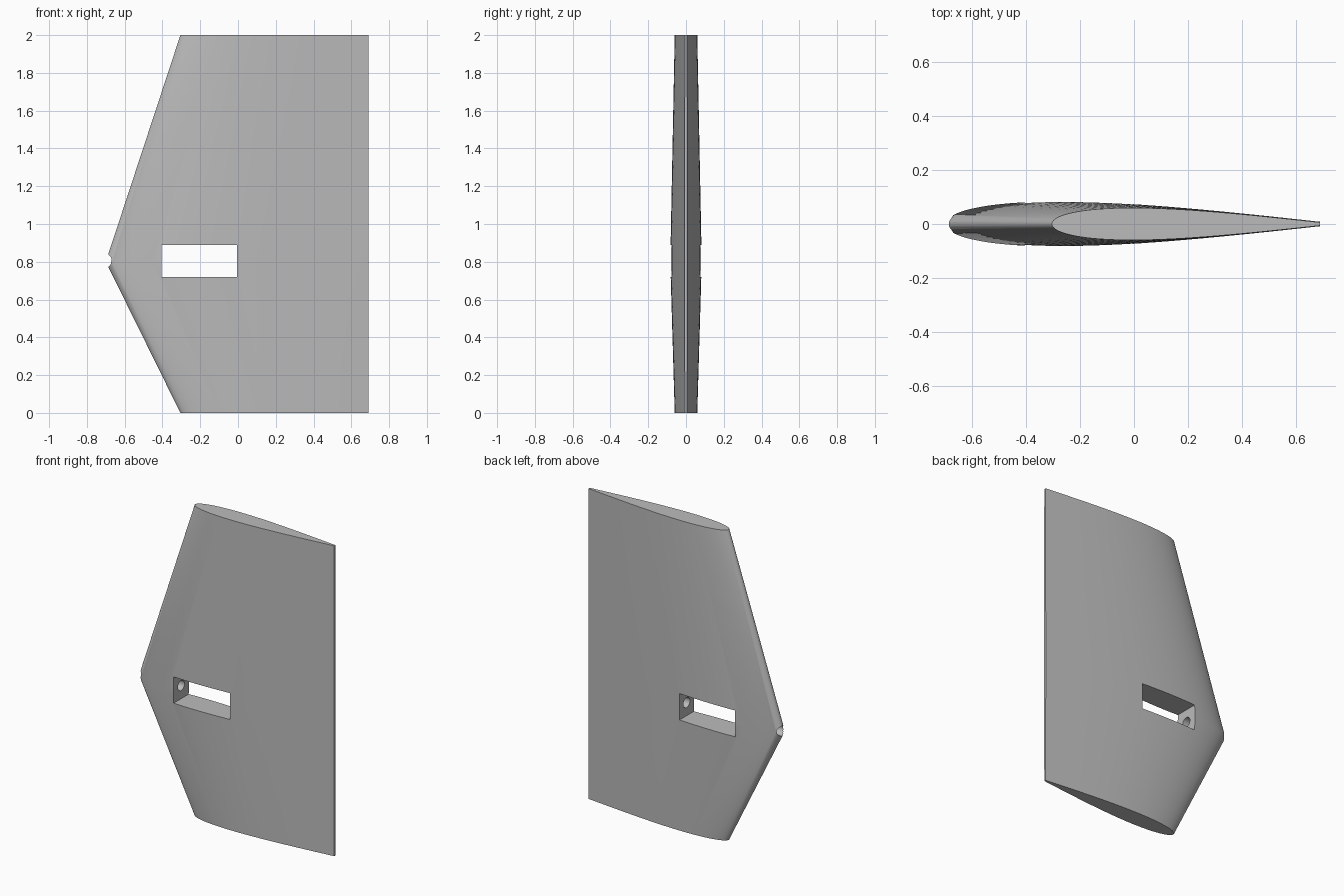
import bpy, bmesh, math
from mathutils import Matrix

cube = bpy.data.objects.get("Cube")
if cube:
    bpy.data.objects.remove(cube)

TRAILING_X = 0.69
STATIONS = [(0, -0.305), (0.8, -0.70), (2, -0.305)]   # height, leading edge x
STEPS = 40

grey = bpy.data.materials.new("plain_grey")
grey.use_nodes = True
grey.diffuse_color = (0.5, 0.5, 0.5, 1)
grey.node_tree.nodes["Principled BSDF"].inputs["Base Color"].default_value = (0.5, 0.5, 0.5, 1)


def add_object(name, bm):
    bmesh.ops.recalc_face_normals(bm, faces=bm.faces)
    mesh = bpy.data.meshes.new(name)
    bm.to_mesh(mesh)
    bm.free()
    mesh.materials.append(grey)
    obj = bpy.data.objects.new(name, mesh)
    bpy.context.collection.objects.link(obj)
    return obj


def half_thickness(t):
    # Symmetric foil, slightly blunt at the trailing edge
    foil = 0.2969 * math.sqrt(t) - 0.126 * t - 0.3516 * t**2 + 0.2843 * t**3 - 0.1036 * t**4
    return 0.6 * foil + 0.006 * t**6


def section(bm, z, lead):
    chord = TRAILING_X - lead
    ts = [(1 - math.cos(math.pi * i / STEPS)) / 2 for i in range(STEPS + 1)]
    ring = [(t, 1) for t in reversed(ts)] + [(t, -1) for t in ts[1:]]
    return [bm.verts.new((lead + t * chord, side * chord * half_thickness(t), z))
            for t, side in ring]


# Fin body lofted through three sections
bm = bmesh.new()
rings = [section(bm, z, lead) for z, lead in STATIONS]
for low, high in zip(rings, rings[1:]):
    for i in range(len(low)):
        j = (i + 1) % len(low)
        bm.faces.new((low[i], low[j], high[j], high[i]))
bm.faces.new(rings[0])
bm.faces.new(rings[-1])
fin = add_object("fin", bm)

# Rectangular slot through the fin
bm = bmesh.new()
bmesh.ops.create_cube(bm, size=1, matrix=Matrix.Translation((-0.205, 0, 0.805))
                      @ Matrix.Diagonal((0.4, 0.5, 0.17, 1)))
slot = add_object("slot_cutter", bm)

# Round bore from the leading edge, past the slot
bm = bmesh.new()
bmesh.ops.create_cone(bm, cap_ends=True, segments=32, radius1=0.033, radius2=0.033, depth=1,
                      matrix=Matrix.Translation((-0.3, 0, 0.805)) @ Matrix.Rotation(math.pi / 2, 4, 'Y'))
bore = add_object("bore_cutter", bm)

bpy.context.view_layer.objects.active = fin
for cutter in (slot, bore):
    cut = fin.modifiers.new(cutter.name, 'BOOLEAN')
    cut.operation = 'DIFFERENCE'
    cut.solver = 'EXACT'
    cut.object = cutter
    bpy.ops.object.modifier_apply(modifier=cut.name)
    bpy.data.objects.remove(cutter)

bpy.ops.object.select_all(action='DESELECT')
fin.select_set(True)
bpy.ops.object.shade_smooth_by_angle(angle=math.radians(30))
